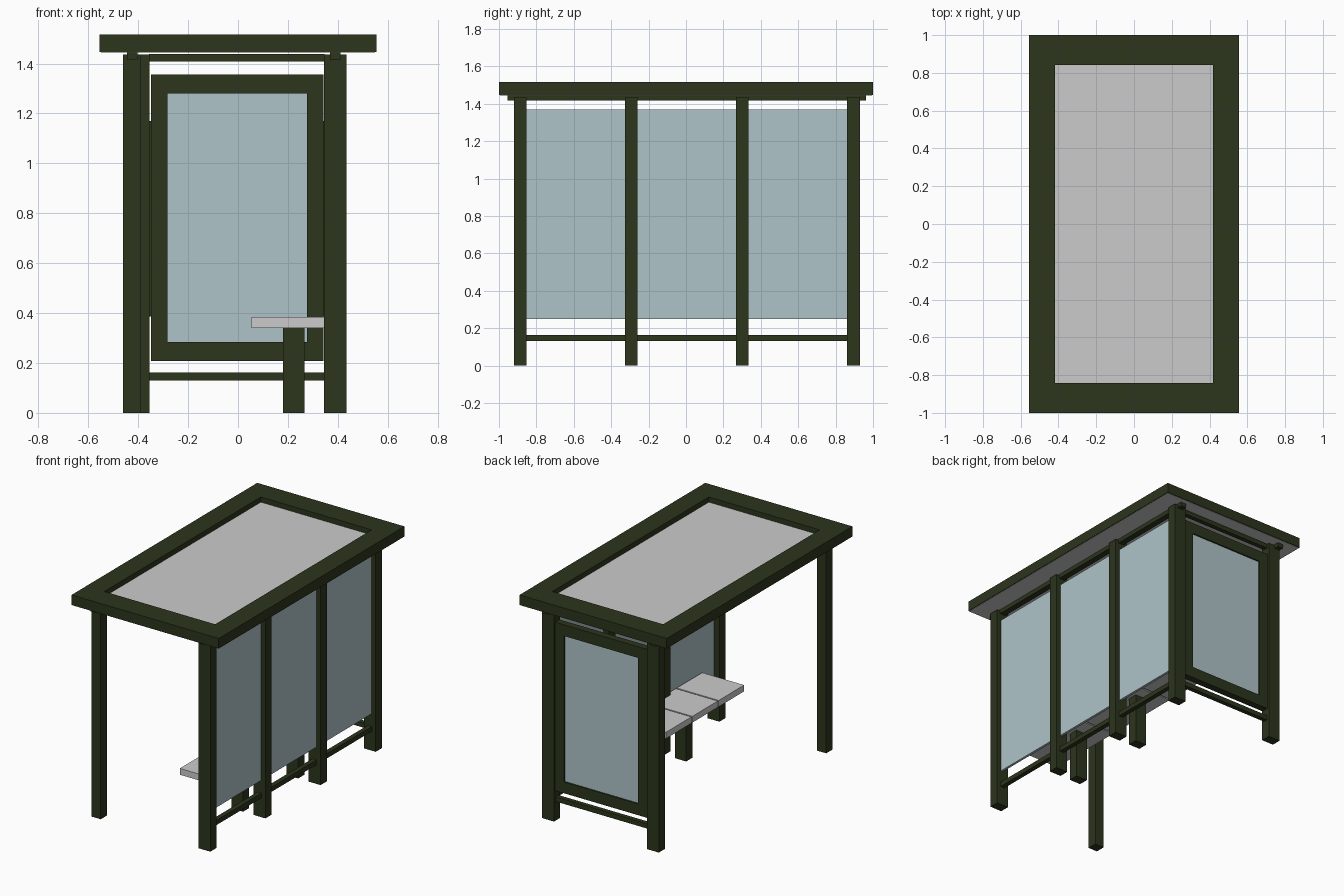
import bpy, bmesh

if "Cube" in bpy.data.objects:
    bpy.data.objects.remove(bpy.data.objects["Cube"])


def material(name, rgb):
    m = bpy.data.materials.new(name)
    m.diffuse_color = (*rgb, 1)
    m.use_nodes = True
    m.node_tree.nodes["Principled BSDF"].inputs["Base Color"].default_value = m.diffuse_color
    return m


GREEN = material("dark_green_paint", (0.025, 0.035, 0.012))
GLASS = material("pale_blue_glass", (0.43, 0.55, 0.59))


def finish(name, bm, mat):
    bmesh.ops.recalc_face_normals(bm, faces=bm.faces)
    me = bpy.data.meshes.new(name)
    bm.to_mesh(me)
    bm.free()
    if mat:
        me.materials.append(mat)
    ob = bpy.data.objects.new(name, me)
    bpy.context.collection.objects.link(ob)
    return ob


def box(name, x, y, z, mat=GREEN):
    """Box from (min, max) ranges on each axis."""
    bm = bmesh.new()
    bmesh.ops.create_cube(bm, size=1)
    for v in bm.verts:
        v.co = [r[0] if c < 0 else r[1] for c, r in zip(v.co, (x, y, z))]
    return finish(name, bm, mat)


def ring(name, outer, inner, depth, place, mat=GREEN):
    """Rectangular frame; place(u, v, d) maps frame coordinates to 3D."""
    bm = bmesh.new()
    loops = []
    for (u0, u1, v0, v1) in (outer, inner):
        for d in depth:
            loops.append([bm.verts.new(place(u, v, d)) for u, v in
                          ((u0, v0), (u1, v0), (u1, v1), (u0, v1))])
    o0, o1, i0, i1 = loops
    for a, b in ((o0, o1), (o1, i1), (i1, i0), (i0, o0)):
        for k in range(4):
            n = (k + 1) % 4
            bm.faces.new((a[k], a[n], b[n], b[k]))
    return finish(name, bm, mat)


# Roof: green frame with a sunken grey panel that covers the underside
ring("roof_frame", (-0.555, 0.555, -1, 1), (-0.418, 0.418, -0.843, 0.843),
     (1.447, 1.516), lambda u, v, d: (u, v, d))
box("roof_panel", (-0.55, 0.55), (-0.995, 0.995), (1.445, 1.481), None)

# Posts: four along the right wall, one at each left corner
POST_Y = [(-0.92, -0.853), (-0.326, -0.259), (0.268, 0.335), (0.862, 0.929)]
for i, y in enumerate(POST_Y):
    box(f"wall_post_{i + 1}", (0.345, 0.435), y, (0, 1.437))
box("front_left_post", (-0.46, -0.391), POST_Y[0], (0, 1.437))
box("back_left_post", (-0.445, -0.355), POST_Y[3], (0, 1.437))

# Roof-bearing rails, running past the posts at both ends
for side, x in (("left", -0.424), ("right", 0.39)):
    box(f"{side}_roof_rail", (x - 0.021, x + 0.021), (-0.955, 0.962), (1.416, 1.446))

# Right wall: a lower rail and a glass pane in each bay
for i in range(3):
    bay = (POST_Y[i][1], POST_Y[i + 1][0])
    box(f"wall_lower_rail_{i + 1}", (0.374, 0.406), bay, (0.132, 0.164))
    box(f"wall_glass_{i + 1}", (0.386, 0.403), bay, (0.25, 1.37), GLASS)

# Back end: upper and lower crossbars, framed glass and mounting strips
for name, z in (("upper", (1.408, 1.438)), ("lower", (0.13, 0.162))):
    box(f"end_{name}_crossbar", (-0.356, 0.346), (0.88, 0.911), z)
ring("end_panel_frame", (-0.349, 0.342, 0.208, 1.356), (-0.282, 0.277, 0.285, 1.28),
     (0.872, 0.92), lambda u, v, d: (u, d, v))
box("end_panel_glass", (-0.285, 0.28), (0.882, 0.91), (0.282, 1.283), GLASS)
for side, x in (("left", (-0.357, -0.347)), ("right", (0.34, 0.347))):
    box(f"end_{side}_mounting_strip", x, (0.882, 0.91), (0.387, 1.17))

# Bench: five seat slabs on a concealed bar and two legs
PITCH = 0.284
for i in range(5):
    c = (i - 2) * PITCH
    box(f"seat_{i + 1}", (0.055, 0.372), (c - 0.137, c + 0.137), (0.341, 0.384), None)
box("seat_joining_bar", (0.075, 0.365), (-0.69, 0.69), (0.347, 0.375), None)
for name, y in (("front", POST_Y[1]), ("back", POST_Y[2])):
    box(f"bench_{name}_leg", (0.18, 0.266), y, (0, 0.345))
